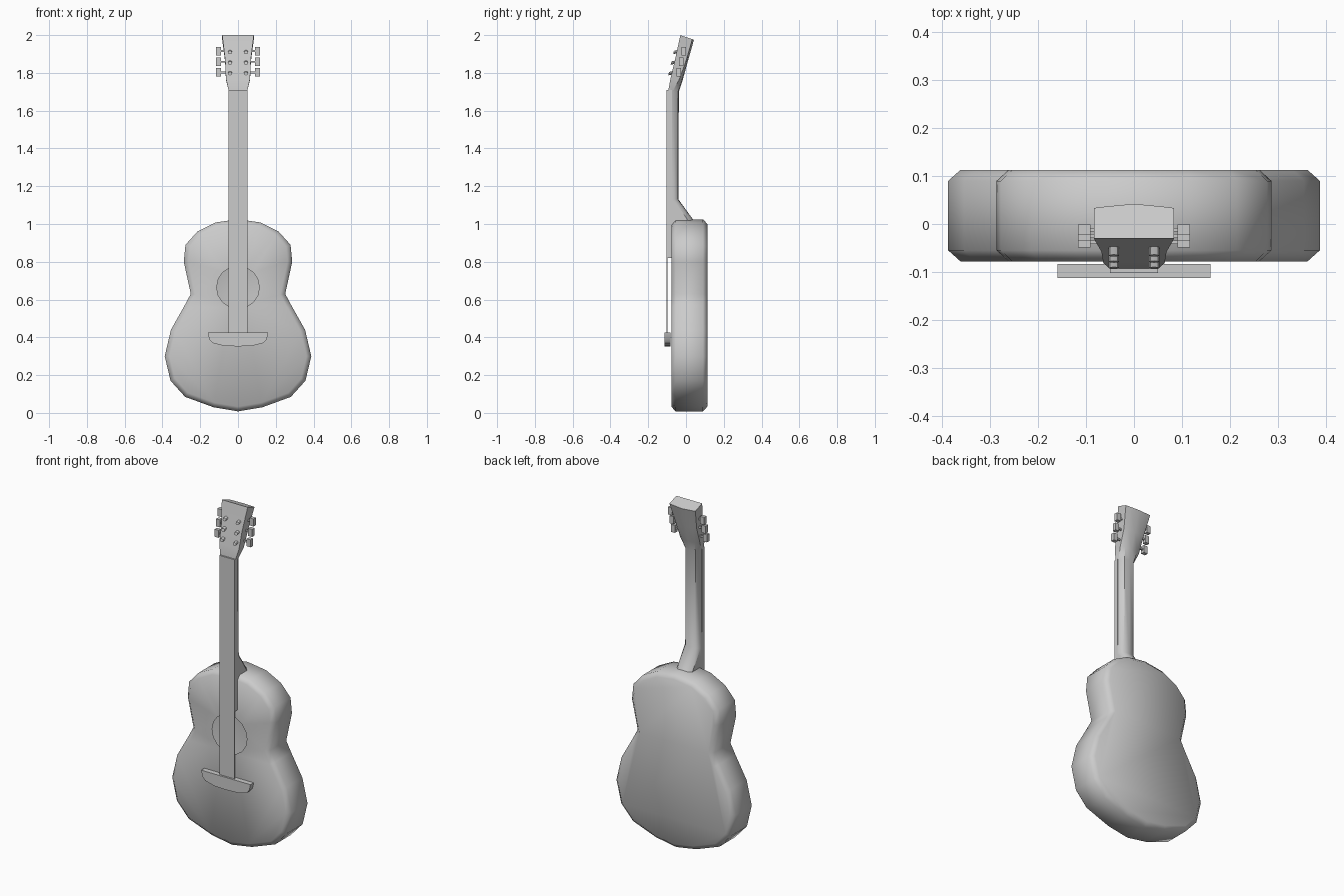
import bpy, bmesh, math
from mathutils import Vector

cube = bpy.data.objects.get("Cube")
if cube:
    bpy.data.objects.remove(cube, do_unlink=True)

grey = bpy.data.materials.new("plain_grey")
grey.use_nodes = True
colour = (0.6, 0.6, 0.6, 1)
grey.diffuse_color = colour
grey.node_tree.nodes["Principled BSDF"].inputs["Base Color"].default_value = colour


def finish(name, bm, angle=None):
    """Turn a bmesh into a named object, smooth below the given angle."""
    bmesh.ops.recalc_face_normals(bm, faces=bm.faces)
    mesh = bpy.data.meshes.new(name)
    bm.to_mesh(mesh)
    bm.free()
    mesh.materials.append(grey)
    obj = bpy.data.objects.new(name, mesh)
    bpy.context.collection.objects.link(obj)
    if angle:
        bpy.ops.object.select_all(action='DESELECT')
        obj.select_set(True)
        bpy.context.view_layer.objects.active = obj
        bpy.ops.object.shade_smooth_by_angle(angle=math.radians(angle))
    return obj


def loft(bm, rings, cap_start=True, cap_end=True):
    loops = [[bm.verts.new(p) for p in ring] for ring in rings]
    n = len(loops[0])
    for a, b in zip(loops, loops[1:]):
        for i in range(n):
            j = (i + 1) % n
            bm.faces.new((a[i], a[j], b[j], b[i]))
    if cap_start:
        bm.faces.new(loops[0])
    if cap_end:
        bm.faces.new(loops[-1])
    return loops


def box(name, x, y, z):
    bm = bmesh.new()
    loft(bm, [[(x[0], b, h), (x[1], b, h), (x[1], c, h), (x[0], c, h)]
              for h in z for b, c in [y]])
    return finish(name, bm)


def mirrored(half):
    """Close a right-hand outline whose first and last points lie on x = 0."""
    return half + [(-x, z) for x, z in half[-2:0:-1]]


def inset(outline, d):
    """Move a counter-clockwise outline inwards by d."""
    result = []
    for i, p in enumerate(outline):
        a, p, b = Vector(outline[i - 1]), Vector(p), Vector(outline[(i + 1) % len(outline)])
        t1, t2 = (p - a).normalized(), (b - p).normalized()
        n1, n2 = Vector((-t1.y, t1.x)), Vector((-t2.y, t2.x))
        result.append(tuple(p + (n1 + n2) * d / (1 + n1.dot(n2))))
    return result


# Hollow body with chamfered rims and an open sound hole
outline = mirrored([(0, 0.008), (0.13, 0.03), (0.28, 0.085), (0.357, 0.17),
                    (0.388, 0.30), (0.355, 0.44), (0.282, 0.57), (0.25, 0.63),
                    (0.287, 0.80), (0.278, 0.89), (0.215, 0.96), (0.12, 1.008), (0, 1.025)])
rim = inset(outline, 0.025)
bm = bmesh.new()
loops = loft(bm, [[(x, y, z) for x, z in shape] for shape, y in
                  ((rim, -0.078), (outline, -0.055), (outline, 0.09), (rim, 0.113))],
             cap_start=False)
hole = [bm.verts.new((0.113 * math.cos(a), -0.078, 0.665 + 0.113 * math.sin(a)))
        for a in (math.tau * i / 16 for i in range(16))]
edges = [bm.edges.new((hole[i - 1], hole[i])) for i in range(16)]
front = loops[0]
edges += [bm.edges.get((front[i - 1], front[i])) for i in range(len(front))]
bmesh.ops.triangle_fill(bm, edges=edges, use_beauty=True)
finish("body", bm, 50)

# Neck, heel and tilted head: front y/z, back y/z, half width, side depth
stations = [(-0.078, 0.98, 0.065, 0.98, 0.05, 0.8),
            (-0.08, 1.02, 0.04, 1.02, 0.05, 0.75),
            (-0.08, 1.13, -0.04, 1.13, 0.05, 0.4),
            (-0.095, 1.70, -0.038, 1.70, 0.048, 0.4),
            (-0.082, 1.77, -0.018, 1.76, 0.064, 0.7),
            (-0.058, 1.87, 0.008, 1.855, 0.068, 0.85),
            (-0.03, 2.0, 0.042, 1.975, 0.084, 0.88)]
section = [(-1, 0), (-1, None), (-0.65, 0.93), (0, 1), (0.65, 0.93), (1, None), (1, 0)]
rings = []
for fy, fz, by, bz, w, side in stations:
    f, b = Vector((0, fy, fz)), Vector((0, by, bz))
    rings.append([f.lerp(b, side if t is None else max(t, side) if t else 0)
                  + Vector((u * w, 0, 0)) for u, t in section])
bm = bmesh.new()
loft(bm, rings)
finish("neck_and_head", bm, 40)

# Fingerboard and the flat band of strings
box("fingerboard", (-0.05, 0.05), (-0.1, -0.075), (0.82, 1.71))
box("string_band", (-0.05, 0.05), (-0.102, -0.099), (0.42, 1.71))

# Bridge
shape = mirrored([(0, 0.352), (0.075, 0.355), (0.135, 0.37), (0.152, 0.39), (0.16, 0.425), (0, 0.425)])
bm = bmesh.new()
loft(bm, [[(x, y, z) for x, z in shape] for y in (-0.113, -0.083)])
finish("bridge", bm, 35)

# Tuners: button, shaft and string post on both sides of the head
for side, label in ((1, "left"), (-1, "right")):
    for k in range(3):
        z = 1.915 - 0.056 * k
        y = -0.012 - 0.013 * k
        name = f"{label}_tuner_{k + 1}"
        box(name + "_button", sorted((side * 0.091, side * 0.117)),
            (y - 0.011, y + 0.011), (z - 0.022, z + 0.022))
        box(name + "_shaft", sorted((side * 0.055, side * 0.095)),
            (y - 0.004, y + 0.004), (z - 0.005, z + 0.005))
        bm = bmesh.new()
        rings = []
        for d in (0.02, -0.014):
            rings.append([(side * 0.042 + 0.011 * math.cos(a),
                           y - 0.04 + d + 0.002 * math.sin(a),
                           z - 0.004 + d * 0.23 + 0.009 * math.sin(a))
                          for a in (math.tau * i / 8 for i in range(8))])
        loft(bm, rings)
        finish(name + "_post", bm, 40)
